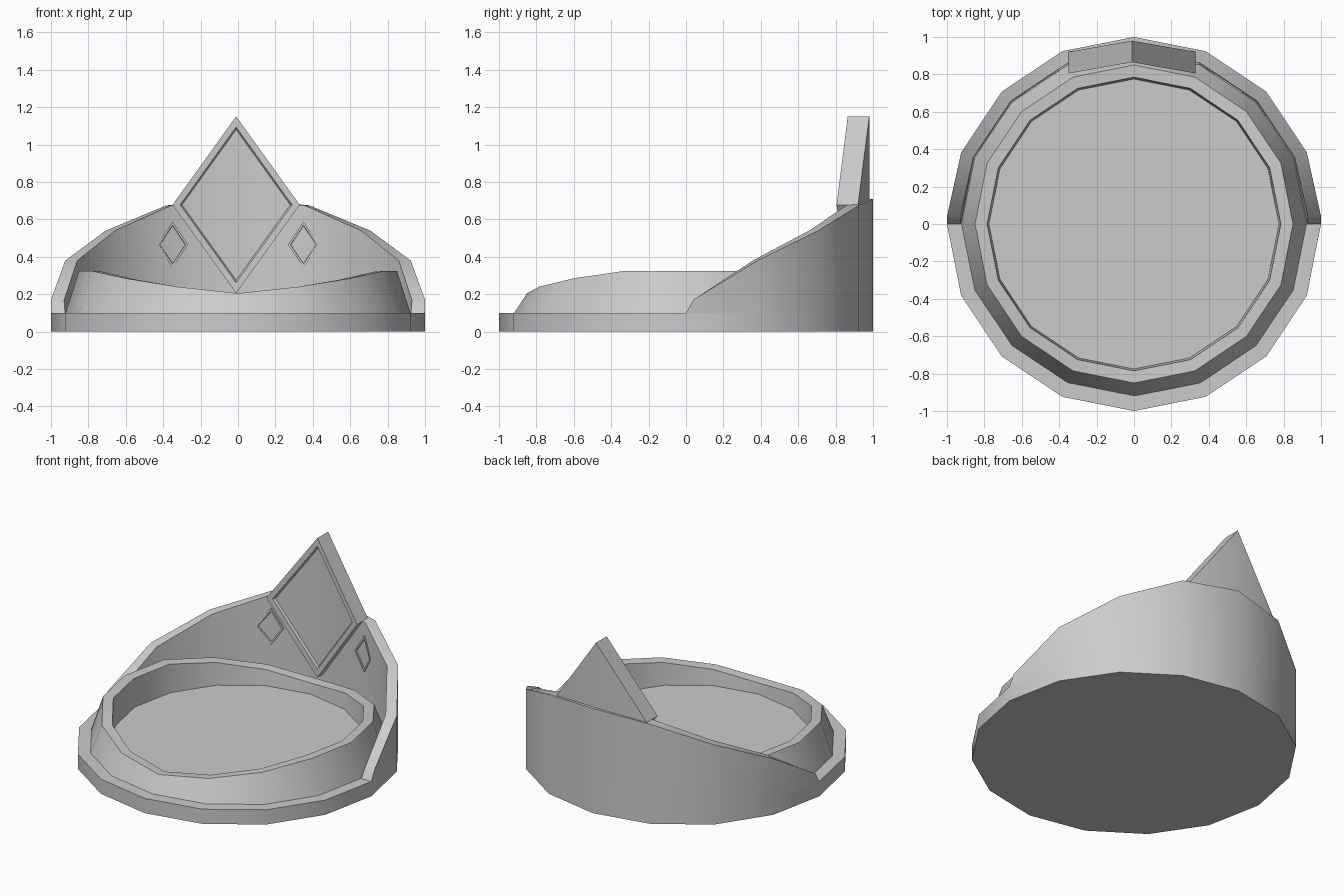
import bpy, bmesh, math

if "Cube" in bpy.data.objects:
    bpy.data.objects.remove(bpy.data.objects["Cube"])

N = 16


def polar(r, a, z, dy=0.0):
    return (r * math.cos(a), r * math.sin(a) + dy, z)


def finish(name, bm):
    bmesh.ops.recalc_face_normals(bm, faces=bm.faces[:])
    me = bpy.data.meshes.new(name)
    bm.to_mesh(me)
    bm.free()
    ob = bpy.data.objects.new(name, me)
    bpy.context.collection.objects.link(ob)
    bpy.ops.object.select_all(action='DESELECT')
    ob.select_set(True)
    bpy.context.view_layer.objects.active = ob
    bpy.ops.object.shade_smooth_by_angle(angle=math.radians(30))
    return ob


def loft(name, rings, closed):
    """Join equal cross-sections; open lofts get end caps."""
    bm = bmesh.new()
    vs = [[bm.verts.new(p) for p in ring] for ring in rings]
    n = len(vs)
    for i in range(n if closed else n - 1):
        a, b = vs[i], vs[(i + 1) % n]
        m = len(a)
        for j in range(m - 1 if closed else m):
            bm.faces.new((a[j], a[(j + 1) % m], b[(j + 1) % m], b[j]))
    if closed:
        bm.faces.new([v[0] for v in vs])
        bm.faces.new([v[-1] for v in vs])
    else:
        bm.faces.new(vs[0])
        bm.faces.new(vs[-1])
    return finish(name, bm)


def diamond(name, cx, cz, hw, hh, y_left, y_mid, y_right, thick, inset, depth):
    """Folded lozenge slab with a recessed front panel."""
    bm = bmesh.new()

    def ring(s, dy):
        yl, yr = (y_mid + (y - y_mid) * s for y in (y_left, y_right))
        pts = [(cx, y_mid + dy, cz + hh * s), (cx + hw * s, yr + dy, cz),
               (cx, y_mid + dy, cz - hh * s), (cx - hw * s, yl + dy, cz)]
        return [bm.verts.new(p) for p in pts]

    rings = [ring(1, thick), ring(1, 0), ring(inset, 0), ring(inset - 0.03, depth)]
    for a, b in zip(rings, rings[1:]):
        for j in range(4):
            k = (j + 1) % 4
            bm.faces.new((a[j], a[k], b[k], b[j]))
    for t, r, b, l in (rings[0], rings[-1]):
        bm.faces.new((t, r, b))
        bm.faces.new((t, b, l))
    return finish(name, bm)


step = 2 * math.pi / N

# Base plinth
loft("base", [[polar(1, i * step, 0), polar(1, i * step, 0.1)] for i in range(N)], True)

# Cushion with a saddle-shaped rim: high at the sides, low at front and back
rim = [0.325, 0.325, 0.285, 0.24, 0.205]
rings = []
for i in range(N):
    k = i % 8
    h = rim[min(k, 8 - k)]
    a = i * step
    rings.append([polar(r, a, z) for r, z in
                  ((0.925, 0.09), (0.85, h), (0.785, h - 0.005), (0.775, 0.13))])
loft("cushion", rings, True)

# Back wall, half round and rising to the rear
top = [0.17, 0.38, 0.54, 0.675, 0.71]
rings = []
for i in range(9):
    h = top[min(i, 8 - i)]
    a = i * step
    dy = 0.04 if i in (0, 8) else 0
    rings.append([polar(0.925, a, 0.1), polar(1, a, 0.1),
                  polar(1, a, h, dy), polar(0.93, a, h, dy)])
loft("back_wall", rings, False)

# Large centre diamond and the two small ones folded over the wall corners
diamond("centre_diamond", -0.01, 0.678, 0.34, 0.473, 0.805, 0.865, 0.805, 0.115, 0.88, 0.015)
for name, s in (("left_diamond", -1), ("right_diamond", 1)):
    ys = (0.865, 0.85, 0.8)
    diamond(name, s * 0.35, 0.465, 0.083, 0.123, *(ys if s > 0 else ys[::-1]),
            0.05, 0.84, 0.012)
